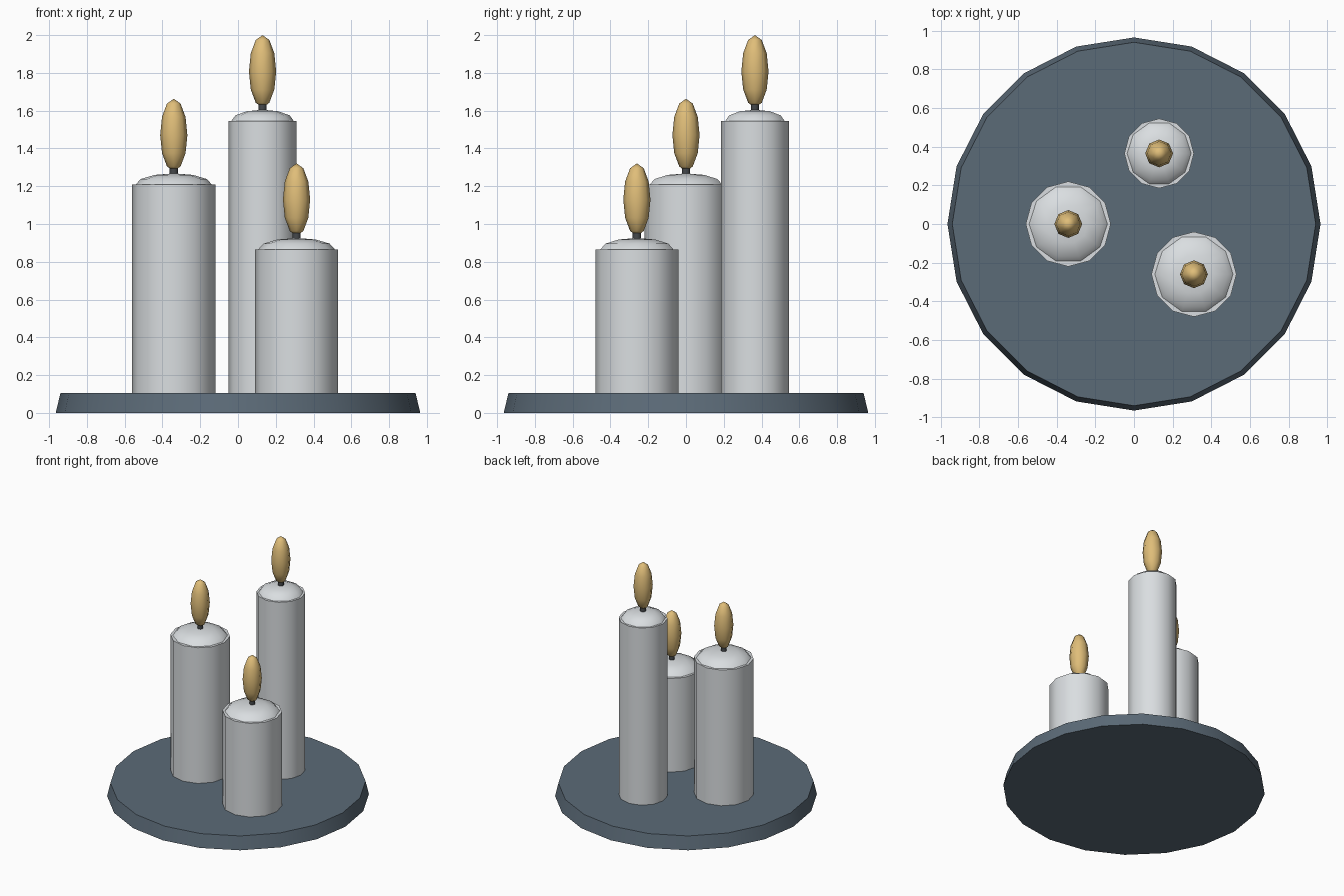
import bpy
import bmesh
from math import sin, cos, pi, radians

cube = bpy.data.objects.get("Cube")
if cube:
    bpy.data.objects.remove(cube, do_unlink=True)


def material(name, color):
    m = bpy.data.materials.new(name)
    m.use_nodes = True
    m.diffuse_color = (*color, 1)
    m.node_tree.nodes["Principled BSDF"].inputs["Base Color"].default_value = (*color, 1)
    return m


SLATE = material("slate_grey", (0.105, 0.145, 0.185))
WAX = material("white_wax", (0.70, 0.73, 0.75))
GOLD = material("flame_gold", (0.74, 0.51, 0.19))
DARK = material("wick_dark", (0.06, 0.065, 0.07))


def lathe(name, profile, sides, location, mat):
    """Revolve (radius, height) points about the vertical axis and close both ends."""
    bm = bmesh.new()
    rings = []
    for r, z in profile:
        if r < 1e-5:
            rings.append([bm.verts.new((0, 0, z))] * sides)
        else:
            rings.append([bm.verts.new((r * cos(2 * pi * i / sides),
                                        r * sin(2 * pi * i / sides), z))
                          for i in range(sides)])
    for low, high in zip(rings, rings[1:]):
        for i in range(sides):
            j = (i + 1) % sides
            corners = list(dict.fromkeys((low[i], low[j], high[j], high[i])))
            bm.faces.new(corners)
    for ring in (rings[0], rings[-1]):
        if len(set(ring)) > 1:
            bm.faces.new(ring)
    bmesh.ops.recalc_face_normals(bm, faces=bm.faces)
    mesh = bpy.data.meshes.new(name)
    bm.to_mesh(mesh)
    bm.free()
    mesh.materials.append(mat)
    obj = bpy.data.objects.new(name, mesh)
    obj.location = location
    bpy.context.collection.objects.link(obj)
    bpy.ops.object.select_all(action='DESELECT')
    obj.select_set(True)
    bpy.context.view_layer.objects.active = obj
    bpy.ops.object.shade_smooth_by_angle(angle=radians(60))
    return obj


def arc(radius, height, start, rings=6):
    """Elliptic profile from the given ring up to the pole."""
    angles = [pi * k / rings - pi / 2 for k in range(start, rings + 1)]
    return [(radius * cos(a), height * sin(a)) for a in angles]


# Round tray with a tapered rim
TRAY_TOP = 0.105
lathe("tray", [(0.965, 0), (0.94, TRAY_TOP)], 20, (0, 0, 0), SLATE)

# Candles: name, x, y, radius, height of the wax edge
candles = [
    ("tall", 0.13, 0.365, 0.18, 1.545),
    ("middle", -0.34, 0.0, 0.22, 1.208),
    ("short", 0.31, -0.26, 0.22, 0.866),
]
for name, x, y, r, top in candles:
    lathe(name + "_candle", [(r, TRAY_TOP - 0.01), (r, top)], 12, (x, y, 0), WAX)
    lathe(name + "_wax_dome", arc(r * 0.92, 0.06, 3), 10, (x, y, top), WAX)
    lathe(name + "_wick", [(0.022, 0.03), (0.022, 0.1)], 8, (x, y, top), DARK)
    lathe(name + "_flame", arc(0.072, 0.192, 0), 8, (x, y, top + 0.263), GOLD)
